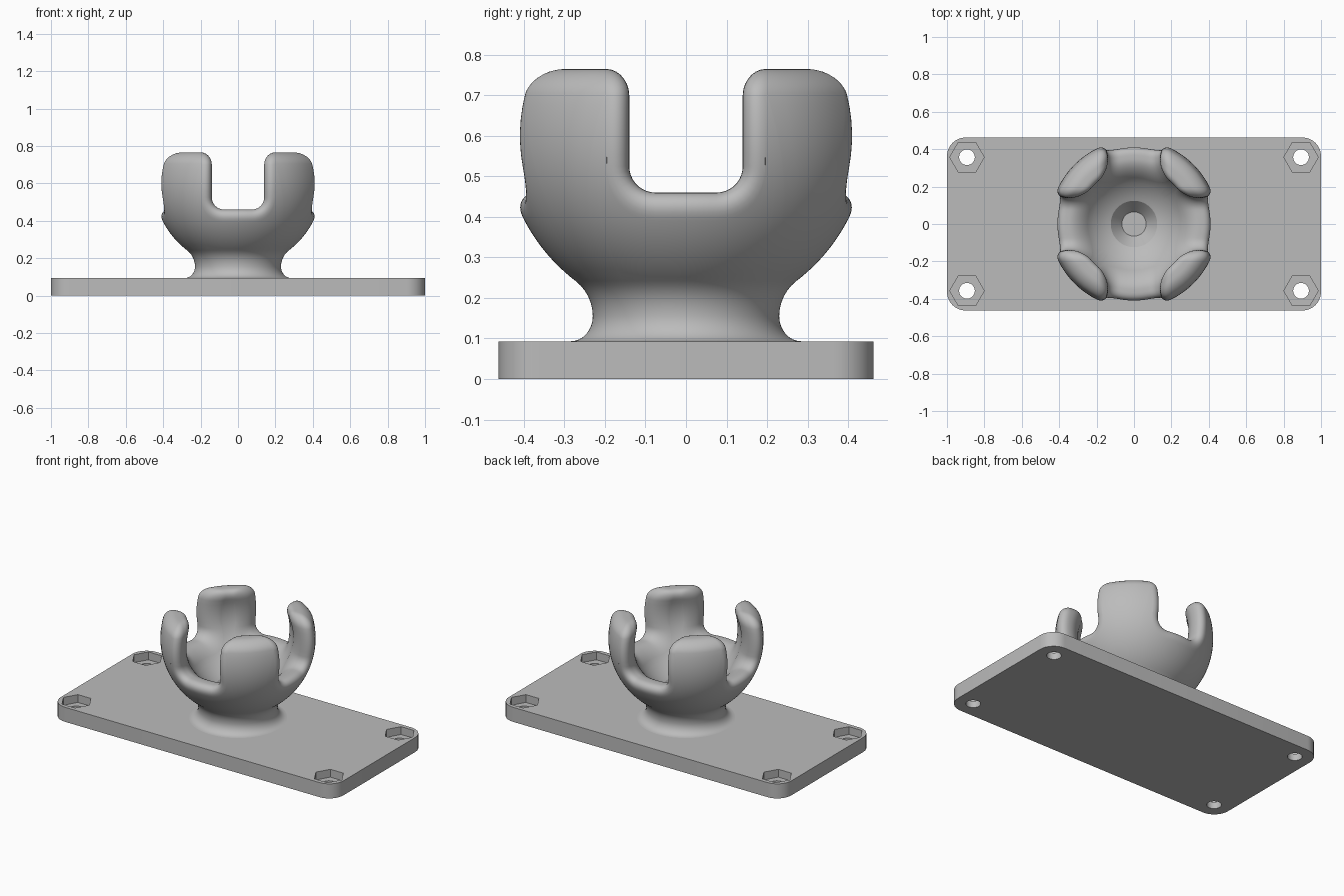
import bpy, bmesh
from math import sin, cos, pi, sqrt, asin, radians

cube = bpy.data.objects.get("Cube")
if cube:
    bpy.data.objects.remove(cube, do_unlink=True)

grey = bpy.data.materials.new("plain grey")
grey.use_nodes = True
grey.diffuse_color = (0.5, 0.5, 0.5, 1)
grey.node_tree.nodes["Principled BSDF"].inputs["Base Color"].default_value = (0.5, 0.5, 0.5, 1)


def make_object(name, bm):
    bmesh.ops.recalc_face_normals(bm, faces=bm.faces)
    mesh = bpy.data.meshes.new(name)
    bm.to_mesh(mesh)
    bm.free()
    mesh.materials.append(grey)
    obj = bpy.data.objects.new(name, mesh)
    bpy.context.collection.objects.link(obj)
    return obj


def activate(obj):
    bpy.ops.object.select_all(action='DESELECT')
    obj.select_set(True)
    bpy.context.view_layer.objects.active = obj


def smooth(obj, angle):
    activate(obj)
    bpy.ops.object.shade_smooth_by_angle(angle=radians(angle))


def prism(bm, outline, z0, z1):
    low = [bm.verts.new((x, y, z0)) for x, y in outline]
    high = [bm.verts.new((x, y, z1)) for x, y in outline]
    bm.faces.new(low)
    bm.faces.new(high)
    n = len(outline)
    for i in range(n):
        k = (i + 1) % n
        bm.faces.new((low[i], low[k], high[k], high[i]))


def circle(cx, cy, radius, n):
    return [(cx + radius * cos(2 * pi * i / n), cy + radius * sin(2 * pi * i / n)) for i in range(n)]


# Base plate with rounded corners
PLATE_TOP, HALF_X, HALF_Y, CORNER = 0.093, 1.0, 0.4625, 0.1
outline = []
for q, (sx, sy) in enumerate([(1, 1), (-1, 1), (-1, -1), (1, -1)]):
    for i in range(9):
        a = (q + i / 8) * pi / 2
        outline.append((sx * (HALF_X - CORNER) + CORNER * cos(a),
                        sy * (HALF_Y - CORNER) + CORNER * sin(a)))
bm = bmesh.new()
prism(bm, outline, 0, PLATE_TOP)
plate = make_object("base_plate", bm)


# Hexagonal nut pockets and round bolt holes at the four corners
def cut_corners(name, radius, sides, z0, z1):
    bm = bmesh.new()
    for sx in (-1, 1):
        for sy in (-1, 1):
            prism(bm, circle(sx * 0.893, sy * 0.357, radius, sides), z0, z1)
    cutter = make_object(name, bm)
    cutter.hide_render = True
    mod = plate.modifiers.new(name, 'BOOLEAN')
    mod.operation = 'DIFFERENCE'
    mod.solver = 'EXACT'
    mod.object = cutter
    activate(plate)
    bpy.ops.object.modifier_apply(modifier=name)
    bpy.data.objects.remove(cutter, do_unlink=True)


cut_corners("nut_pockets", 0.092, 6, 0.043, 0.2)
cut_corners("bolt_holes", 0.042, 32, -0.1, 0.2)
smooth(plate, 30)

# Socket: a spherical shell with four slots, leaving four rounded prongs
CENTRE, R_OUT, R_IN = 0.6, 0.45, 0.32
SLOT, RIM, TOP = 0.14, 0.46, 0.765
FILLET, ROUND = 0.06, 0.065

# Edge outline for an eighth turn: lateral s, height z, inward normal, blend to prong middle
edge = [((SLOT - ROUND) * i / 4, RIM, 0, -1, 0) for i in range(4)]
for i in range(10):
    a = i / 9 * pi / 2
    edge.append((SLOT - ROUND + ROUND * sin(a), RIM + ROUND - ROUND * cos(a), sin(a), -cos(a), 0))
SPLIT = len(edge) - 1
low, high = RIM + ROUND, TOP - ROUND
edge += [(SLOT, low + (high - low) * i / 6, 1, 0, 0) for i in range(1, 6)]
for i in range(8):
    a = i / 7 * pi / 2
    edge.append((SLOT + ROUND - ROUND * cos(a), high + ROUND * sin(a), cos(a), -sin(a), 0))
edge += [(SLOT + ROUND, TOP, 0, -1, i / 3) for i in range(1, 4)]
N = len(edge) - 1


def ball(radius, z):
    return sqrt(radius ** 2 - (z - CENTRE) ** 2)


def edge_ring(a, side):
    """One eighth of a fillet ring as (angle, radius, height)."""
    depth, bulge = FILLET * (1 - cos(a)), FILLET * sin(a)
    ring = []
    for s, z, ns, nz, t in edge:
        s, z = s + depth * ns, z + depth * nz
        r_out, r_in = ball(R_OUT, z), ball(R_IN, z)
        half = (r_out - r_in) / 2
        r = (r_out + r_in) / 2 + side * (half - FILLET + bulge)
        phi = asin(min(s, SLOT) / r) + max(0, s - SLOT) / r
        ring.append((phi + (pi / 4 - phi) * t, r, z))
    return ring


def spread(split):
    """Column angles on plain turned rings."""
    return [split * j / SPLIT if j <= SPLIT else
            split + (pi / 4 - split) * (j - SPLIT) / (N - SPLIT) for j in range(N + 1)]


def fan(ring, angles, radius, z_end, rows):
    """Rings on a sphere running from the fillet to a level ring."""
    out = []
    for k in range(1, rows + 1):
        t = k / rows
        row = []
        for (phi, _, z), b in zip(ring, angles):
            zz = z + (z_end - z) * t
            row.append((phi + (b - phi) * t, ball(radius, zz), zz))
        out.append(row)
    return out


def turned(profile, angles):
    return [[(b, r, z) for b in angles] for r, z in profile]


outer_angles, inner_angles = spread(0.48), spread(0.69)

# Neck profile: flare onto the plate, then a hollow curve tangent to the ball
neck = [(0.285, PLATE_TOP - 0.02)]
neck += [(0.285 - 0.055 * sin(i / 8 * pi / 2), 0.155 - 0.062 * cos(i / 8 * pi / 2)) for i in range(9)]
neck += [(0.34 - 0.11 * cos(a), 0.155 + 0.11 * sin(a)) for a in [i / 6 * 0.918 for i in range(1, 6)]]

# Bowl floor and countersunk recess
bowl = [(ball(R_IN, z), z) for z in (0.357, 0.344, 0.332, 0.322, 0.313, 0.305)]
bowl += [(0.065, 0.235)]

STEPS = 8
outer_edge = [edge_ring(k / STEPS * pi / 2, 1) for k in range(STEPS + 1)]
inner_edge = [edge_ring(k / STEPS * pi / 2, -1) for k in range(STEPS + 1)]
rings = turned(neck, outer_angles)
rings += fan(outer_edge[-1], outer_angles, R_OUT, 0.242, 16)[::-1]
rings += outer_edge[::-1] + inner_edge
rings += fan(inner_edge[-1], inner_angles, R_IN, 0.37, 14)
rings += turned(bowl, inner_angles)

# Repeat every eighth by mirroring and turning, then skin the rings
bm = bmesh.new()
loops = []
for ring in rings:
    loop = []
    for q in range(4):
        quarter = ring[:-1] + [(pi / 2 - p, r, z) for p, r, z in ring[:0:-1]]
        for p, r, z in quarter:
            a = p + q * pi / 2
            loop.append(bm.verts.new((r * cos(a), r * sin(a), z)))
    loops.append(loop)
for a, b in zip(loops, loops[1:]):
    for i in range(len(a)):
        k = (i + 1) % len(a)
        bm.faces.new((a[i], a[k], b[k], b[i]))
bm.faces.new(loops[0])
bm.faces.new(loops[-1])
socket = make_object("pronged_socket", bm)
smooth(socket, 22)
